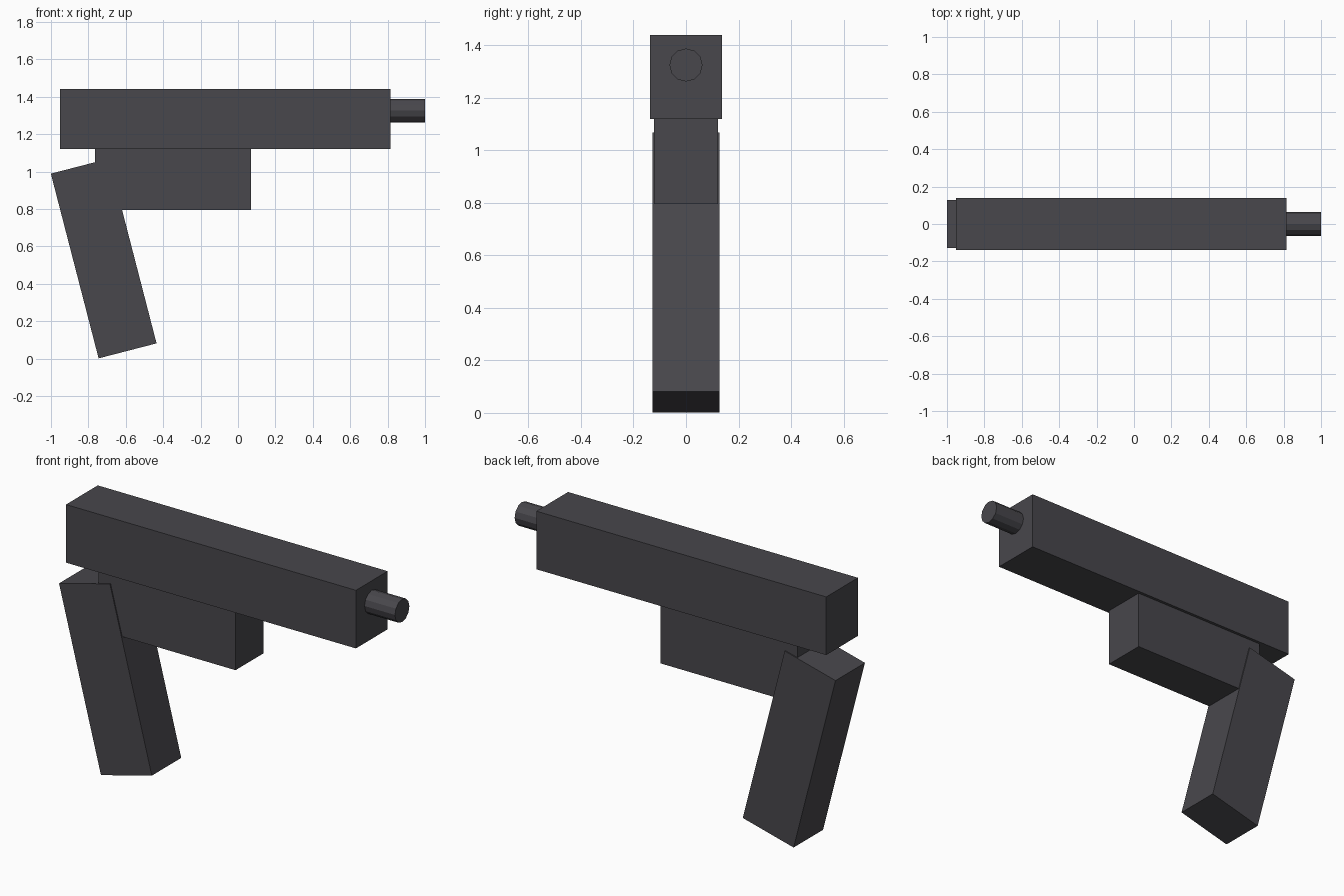
import bpy
from math import radians

cube = bpy.data.objects.get("Cube")
if cube:
    bpy.data.objects.remove(cube, do_unlink=True)

# Single dark grey finish
grey = bpy.data.materials.new("dark_grey")
grey.use_nodes = True
colour = (0.065, 0.063, 0.072, 1)
grey.diffuse_color = colour
bsdf = next(n for n in grey.node_tree.nodes if n.type == "BSDF_PRINCIPLED")
bsdf.inputs["Base Color"].default_value = colour


def finish(name):
    obj = bpy.context.object
    obj.name = obj.data.name = name
    obj.data.materials.append(grey)
    return obj


def box(name, centre, size, tilt=0):
    bpy.ops.mesh.primitive_cube_add(size=1, location=centre, rotation=(0, radians(tilt), 0))
    obj = finish(name)
    obj.scale = size
    return obj


# Long upper body, lower frame and slanted grip
box("upper_body", (-0.068, 0, 1.28), (1.766, 0.276, 0.32))
box("lower_frame", (-0.347, 0, 0.958), (0.835, 0.244, 0.326))
box("grip", (-0.718, 0, 0.535), (0.32, 0.256, 1.02), tilt=-14.5)

# Faceted barrel stub, sunk a little into the body
bpy.ops.mesh.primitive_cylinder_add(vertices=12, radius=0.063, depth=0.3,
                                    location=(0.85, 0, 1.325), rotation=(0, radians(90), 0))
finish("barrel")
